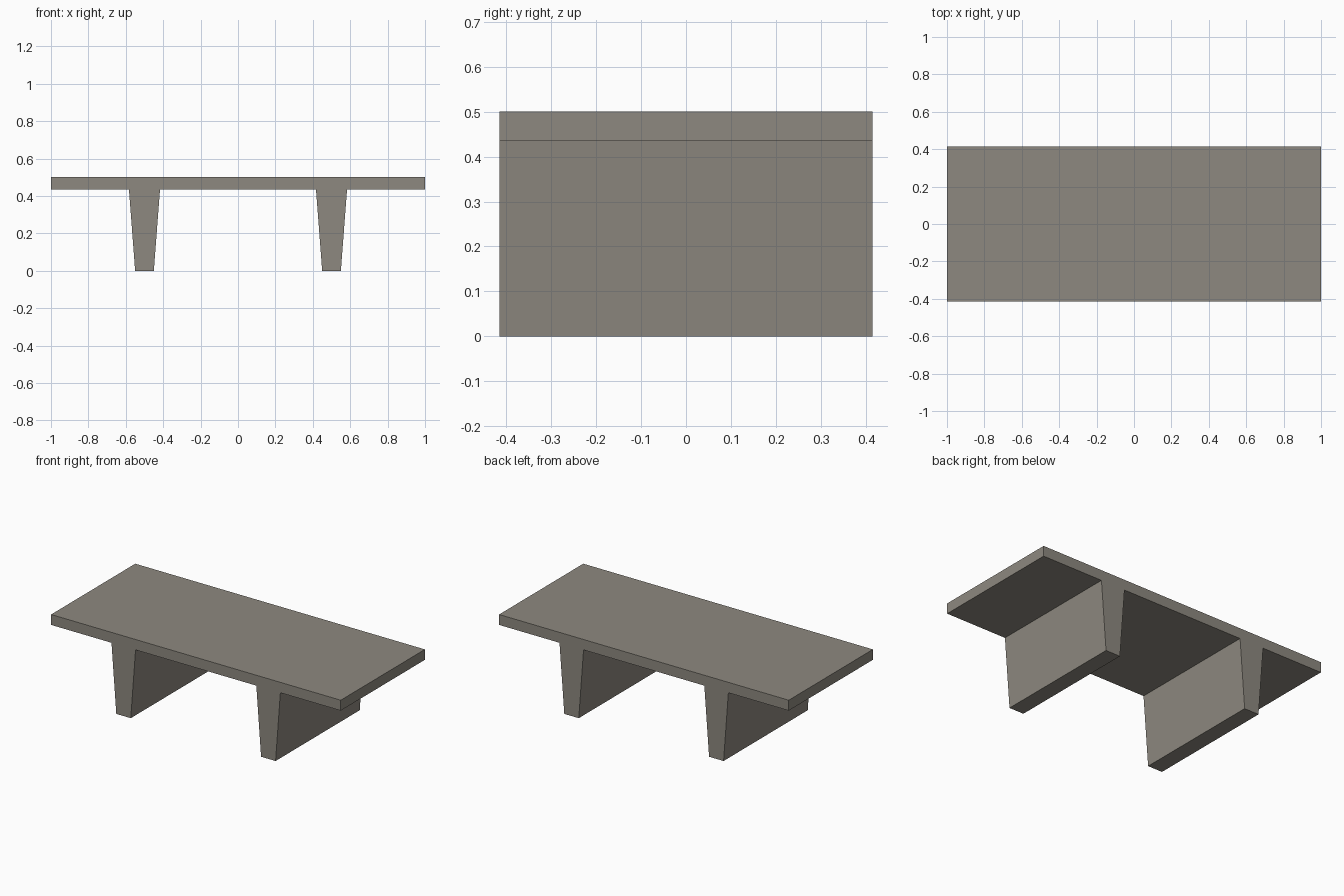
import bpy
import bmesh

cube = bpy.data.objects.get("Cube")
if cube:
    bpy.data.objects.remove(cube, do_unlink=True)

HALF_LENGTH, HALF_DEPTH = 1.0, 0.415
TOP, SLAB_BOTTOM = 0.5, 0.435
STEM_X, STEM_HALF_TOP, STEM_HALF_FOOT = 0.5, 0.083, 0.05

# Concrete
concrete = bpy.data.materials.new("warm grey concrete")
concrete.use_nodes = True
colour = (0.27, 0.25, 0.215, 1)
concrete.diffuse_color = colour
shader = concrete.node_tree.nodes["Principled BSDF"]
shader.inputs["Base Color"].default_value = colour
shader.inputs["Roughness"].default_value = 0.9

# Double-tee cross-section: right half, then its mirror image
half = [
    (0, TOP),
    (HALF_LENGTH, TOP),
    (HALF_LENGTH, SLAB_BOTTOM),
    (STEM_X + STEM_HALF_TOP, SLAB_BOTTOM),
    (STEM_X + STEM_HALF_FOOT, 0),
    (STEM_X - STEM_HALF_FOOT, 0),
    (STEM_X - STEM_HALF_TOP, SLAB_BOTTOM),
]
profile = half[1:] + [(-x, z) for x, z in reversed(half[1:])]

# Extrude the section along the depth into one solid beam
bm = bmesh.new()
face = bm.faces.new([bm.verts.new((x, -HALF_DEPTH, z)) for x, z in profile])
extruded = bmesh.ops.extrude_face_region(bm, geom=[face], use_keep_orig=True)
far_verts = [v for v in extruded["geom"] if isinstance(v, bmesh.types.BMVert)]
bmesh.ops.translate(bm, verts=far_verts, vec=(0, 2 * HALF_DEPTH, 0))
bmesh.ops.recalc_face_normals(bm, faces=bm.faces)

mesh = bpy.data.meshes.new("double_tee_slab")
bm.to_mesh(mesh)
bm.free()
mesh.materials.append(concrete)
slab = bpy.data.objects.new("double_tee_slab", mesh)
bpy.context.collection.objects.link(slab)
